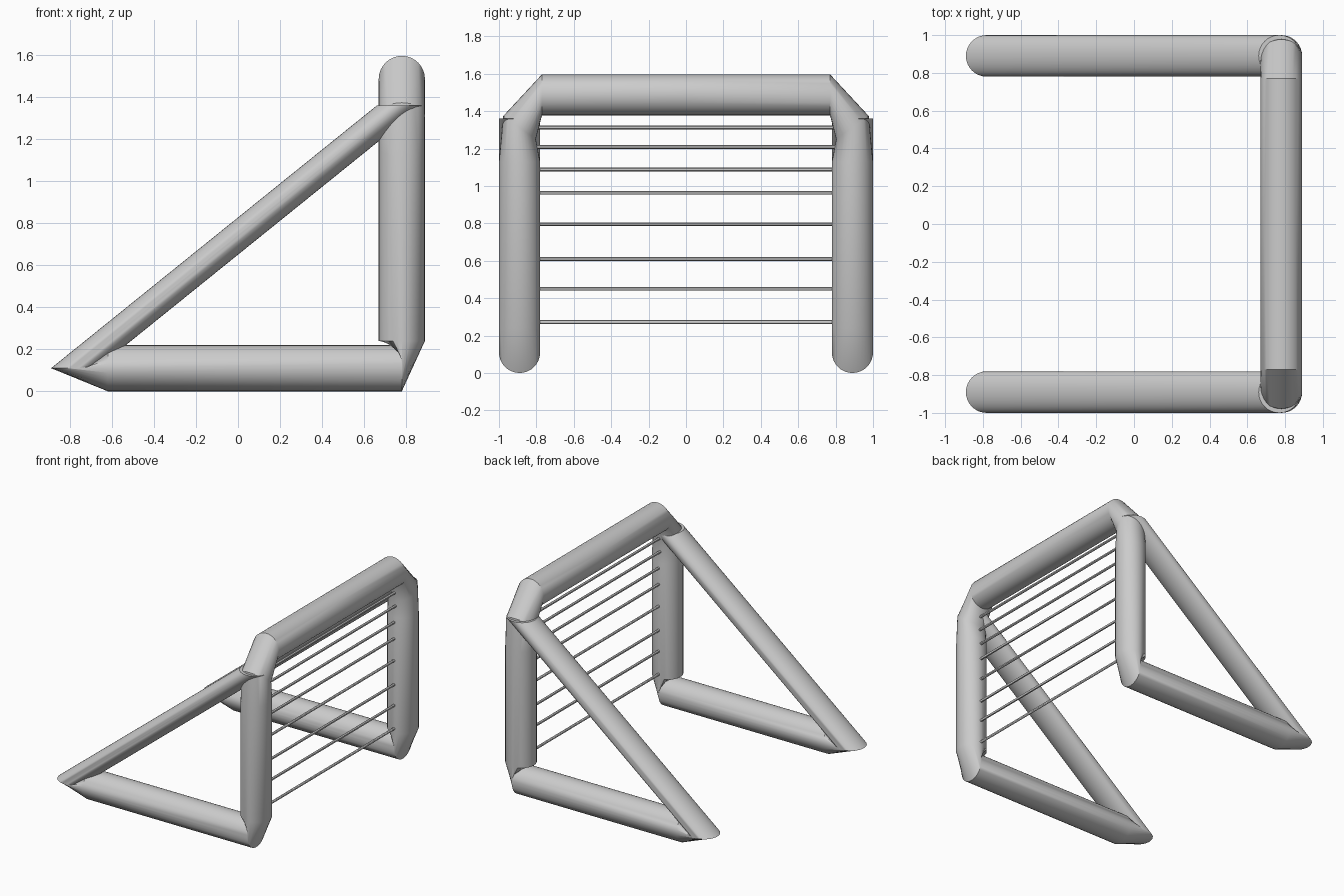
import bpy, bmesh, math
from mathutils import Vector

if "Cube" in bpy.data.objects:
    bpy.data.objects.remove(bpy.data.objects["Cube"])

R = 0.11      # tube radius
Y = 0.89      # side frame offset
N = 32        # tube sides
X, YY, Z = Vector((1, 0, 0)), Vector((0, 1, 0)), Vector((0, 0, 1))


def loft(name, rings, n):
    """Skin a tube through rings given as (centre, half axis u, half axis v)."""
    bm = bmesh.new()
    loops = []
    for c, u, v in rings:
        angles = [2 * math.pi * i / n for i in range(n)]
        loops.append([bm.verts.new(Vector(c) + u * math.cos(a) + v * math.sin(a)) for a in angles])
    for a, b in zip(loops, loops[1:]):
        for i in range(n):
            j = (i + 1) % n
            bm.faces.new((a[i], a[j], b[j], b[i]))
    bm.faces.new(loops[0])
    bmesh.ops.recalc_face_normals(bm, faces=bm.faces)
    # the last ring lies on the mirror plane and stays open
    mesh = bpy.data.meshes.new(name)
    bm.to_mesh(mesh)
    bm.free()
    obj = bpy.data.objects.new(name, mesh)
    bpy.context.collection.objects.link(obj)
    # second half across y = 0
    mod = obj.modifiers.new("mirror", 'MIRROR')
    mod.use_axis = (False, True, False)
    bpy.context.view_layer.objects.active = obj
    obj.select_set(True)
    bpy.ops.object.shade_smooth_by_angle(angle=math.radians(30))
    obj.select_set(False)
    return obj


# Frame: slanted brace, base rail, post, bent corner, top bar
bend = Vector((0, 0.087, 0.062))
loft("tube_frame", [
    ((0.77, Y, 1.36), -X * R, YY * R),
    ((-0.78, Y, 0.11), -X * R, YY * R),
    ((-0.62, Y, 0.11), -Z * R, YY * R),
    ((0.78, Y, 0.11), -Z * R, YY * R),
    ((0.78, Y, 0.24), X * R, YY * R),
    ((0.78, Y, 1.13), X * R, YY * R),
    ((0.78, Y, 1.312), X * R, bend),
    ((0.78, 0.77, 1.487), X * R, Z * R),
    ((0.78, 0, 1.487), X * R, Z * R),
], N)

# Thin cross rods between the posts
for k, z in enumerate((0.272, 0.45, 0.61, 0.795, 0.963, 1.088, 1.208, 1.313)):
    loft(f"cross_rod_{k + 1}", [
        ((0.78, 0.80, z), X * 0.01, Z * 0.01),
        ((0.78, 0, z), X * 0.01, Z * 0.01),
    ], 12)
